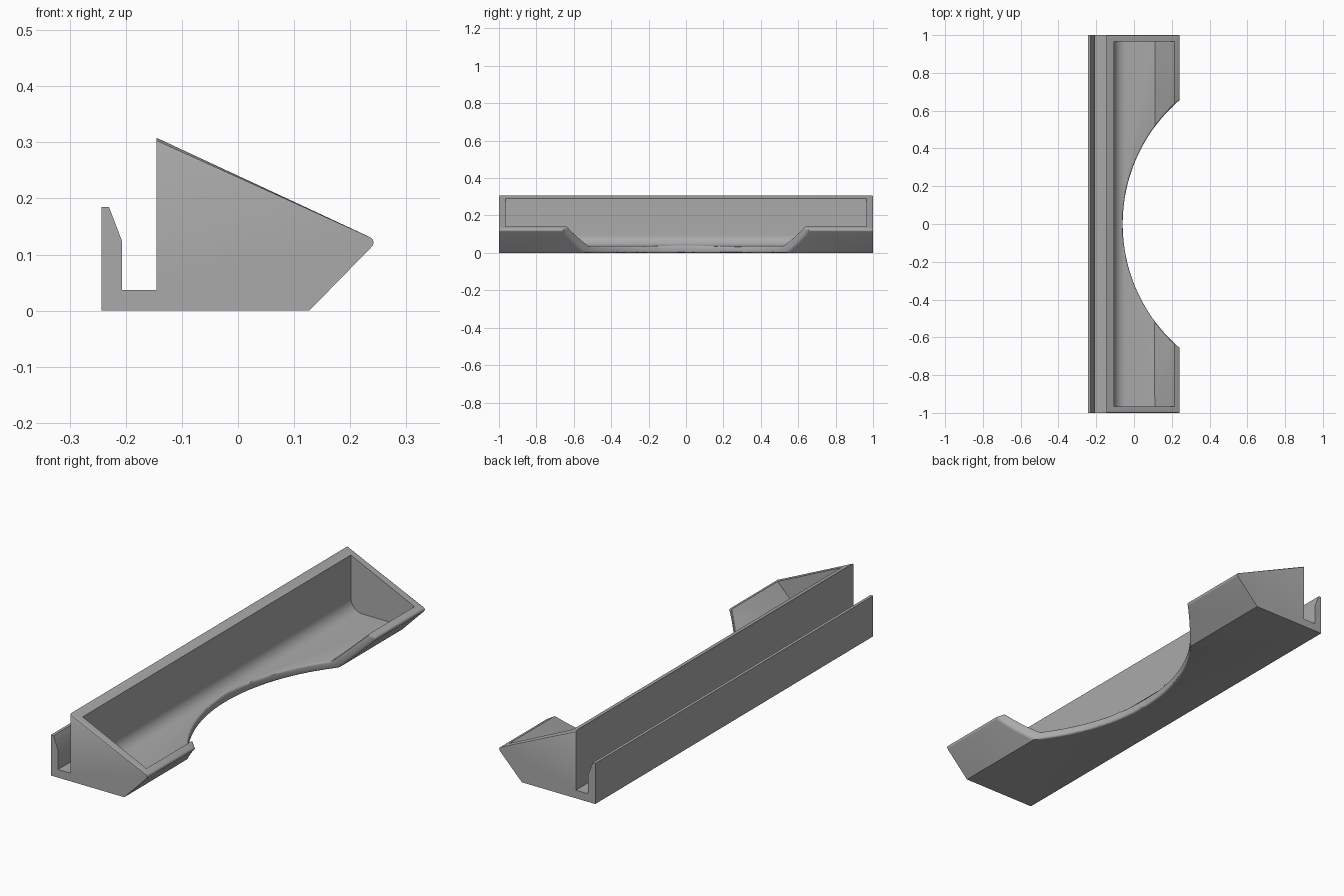
import bpy, bmesh, math
from mathutils import Vector

cube = bpy.data.objects.get("Cube")
if cube:
    bpy.data.objects.remove(cube, do_unlink=True)

grey = bpy.data.materials.new("plain grey")
grey.use_nodes = True
colour = (0.4, 0.4, 0.4, 1)
grey.diffuse_color = colour
grey.node_tree.nodes["Principled BSDF"].inputs["Base Color"].default_value = colour


def extrude(name, profile, axis, half):
    """Prism from a 2D profile, swept both ways along y or z."""
    place = (lambda a, b, h: (a, h, b)) if axis == "y" else (lambda a, b, h: (a, b, h))
    bm = bmesh.new()
    face = bm.faces.new([bm.verts.new(place(a, b, -half)) for a, b in profile])
    new = bmesh.ops.extrude_face_region(bm, geom=[face])["geom"]
    offset = Vector(place(0, 0, 2 * half))
    bmesh.ops.translate(bm, vec=offset, verts=[g for g in new if isinstance(g, bmesh.types.BMVert)])
    bmesh.ops.recalc_face_normals(bm, faces=bm.faces)
    mesh = bpy.data.meshes.new(name)
    bm.to_mesh(mesh)
    bm.free()
    mesh.materials.append(grey)
    obj = bpy.data.objects.new(name, mesh)
    bpy.context.collection.objects.link(obj)
    return obj


def arc(cx, cy, r, start, end, steps):
    angles = [math.radians(start + (end - start) * i / steps) for i in range(steps + 1)]
    return [(cx + r * math.cos(a), cy + r * math.sin(a)) for a in angles]


# Tray with a hooked rail along its back
wall = 0.037
lip = arc(0.231, 0.1215, 0.0105, -45, 65, 6)
tray = extrude("tray", [(-0.243, 0), (0.127, 0)] + lip +
               [(-0.145, 0.308), (-0.145, wall), (-0.207, wall),
                (-0.207, 0.125), (-0.23, 0.185), (-0.243, 0.185)], "y", 1)

# Hollow with a rounded back corner and a sloping front
hollow = extrude("hollow_cutter", arc(-0.047, wall + 0.06, 0.06, 180, 270, 10) +
                 [(0.11, wall), (0.31, wall + 0.2), (0.31, 0.5), (-0.107, 0.5)], "y", 0.965)

# Wide round bite out of the front
centre, radius = 0.805, 0.865
bite = extrude("bite_cutter", arc(centre, 0, radius, 0, 357.5, 143), "z", 1)

for cutter in (hollow, bite):
    cutter.hide_render = True
    cutter.hide_viewport = False
    mod = tray.modifiers.new(cutter.name, "BOOLEAN")
    mod.operation, mod.solver, mod.object = "DIFFERENCE", "EXACT", cutter

bpy.context.view_layer.update()
result = tray.evaluated_get(bpy.context.evaluated_depsgraph_get())
mesh = bpy.data.meshes.new_from_object(result)
tray.modifiers.clear()
tray.data = mesh
for cutter in (hollow, bite):
    bpy.data.objects.remove(cutter, do_unlink=True)

# Round the rim of the bite and the sloping outer edges of the ends
bm = bmesh.new()
bm.from_mesh(mesh)
bmesh.ops.remove_doubles(bm, verts=bm.verts, dist=0.0005)


def on_bite(v):
    return abs(math.hypot(v.co.x - centre, v.co.y) - radius) < 0.002


def rounded(e):
    if len(e.link_faces) != 2:
        return False
    a, b = e.verts
    rim = on_bite(a) and on_bite(b) and abs(a.co.y - b.co.y) > 0.001
    end = abs(a.co.y) > 0.999 and abs(b.co.y) > 0.999 and e.calc_length() > 0.3 \
        and abs(a.co.z - b.co.z) > 0.15 and abs(a.co.x - b.co.x) > 0.3
    return (rim and max(a.co.z, b.co.z) < 0.142 or end) and e.calc_face_angle(0) > 0.5


bmesh.ops.bevel(bm, geom=[e for e in bm.edges if rounded(e)], offset=0.009,
                segments=3, profile=0.5, affect="EDGES", clamp_overlap=False)
bm.to_mesh(mesh)
bm.free()

bpy.ops.object.select_all(action="DESELECT")
tray.select_set(True)
bpy.context.view_layer.objects.active = tray
bpy.ops.object.shade_smooth_by_angle(angle=math.radians(30))
